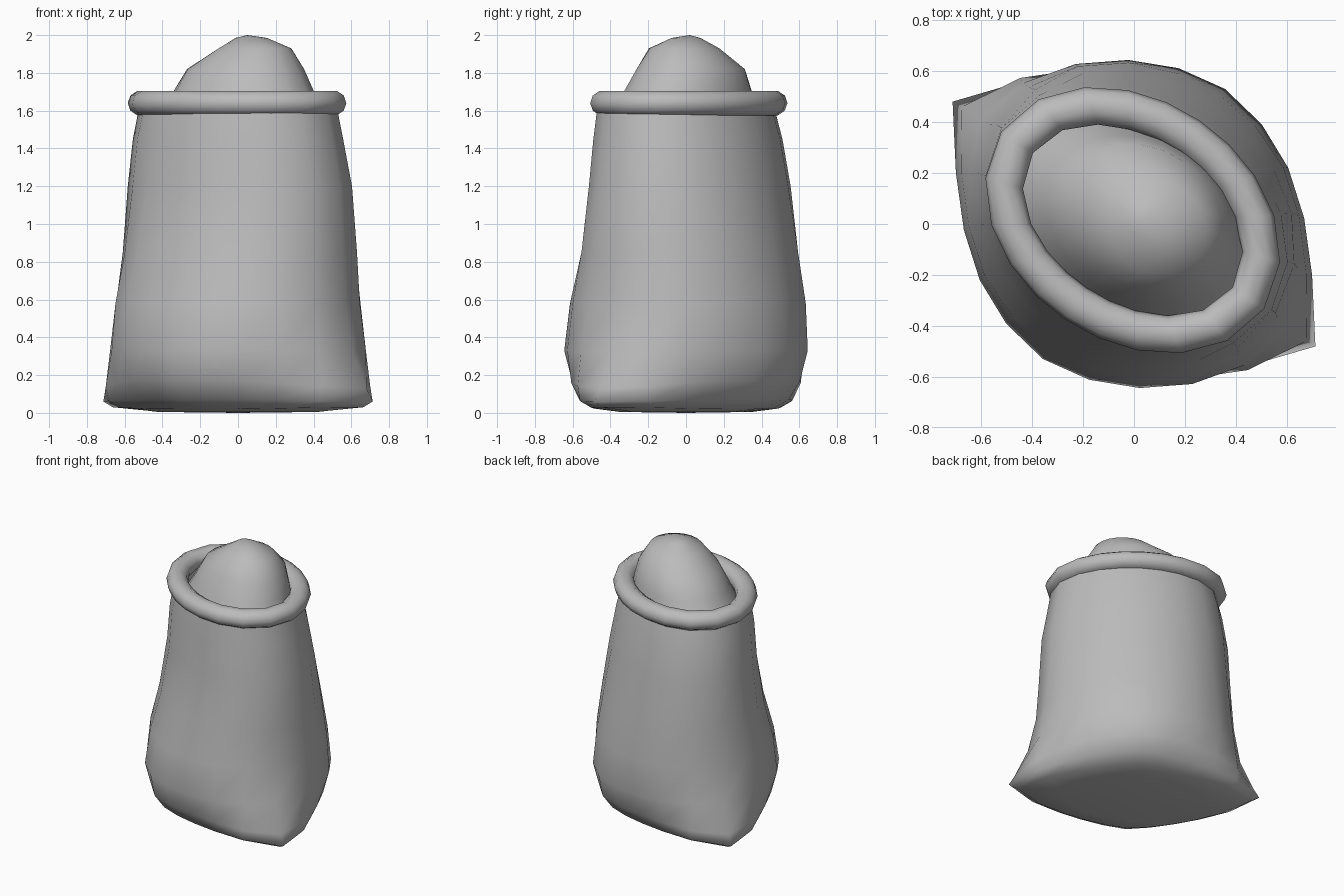
import bpy
import bmesh
from math import cos, sin, pi, radians

SEGMENTS = 20
TILT = radians(-34)  # the long axis of the sack runs diagonally

cube = bpy.data.objects.get("Cube")
if cube:
    bpy.data.objects.remove(cube, do_unlink=True)

cloth = bpy.data.materials.new("plain grey")
cloth.use_nodes = True
GREY = (0.5, 0.5, 0.5, 1)
cloth.diffuse_color = GREY
cloth.node_tree.nodes["Principled BSDF"].inputs["Base Color"].default_value = GREY


def ring(bm, z, a, b, power=2, dx=0, dy=0, tip_z=None):
    """Diagonal superellipse; a low power pinches the two long ends."""
    verts = []
    for i in range(SEGMENTS):
        t = 2 * pi * i / SEGMENTS
        r = (abs(cos(t) / a) ** power + abs(sin(t) / b) ** power) ** (-1 / power)
        u, v = r * cos(t), r * sin(t)
        h = z if tip_z is None else z + (tip_z - z) * cos(t) ** 6
        verts.append(bm.verts.new((dx + u * cos(TILT) - v * sin(TILT),
                                   dy + u * sin(TILT) + v * cos(TILT), h)))
    return verts


def bridge(bm, lower, upper):
    for i in range(SEGMENTS):
        j = (i + 1) % SEGMENTS
        bm.faces.new((lower[i], lower[j], upper[j], upper[i]))


def loft(name, rows, start=None, end=None, closed=False):
    bm = bmesh.new()
    rings = [ring(bm, *row) for row in rows]
    for lower, upper in zip(rings, rings[1:]):
        bridge(bm, lower, upper)
    if closed:
        bridge(bm, rings[-1], rings[0])
    for point, loop in ((start, rings[0]), (end, rings[-1])):
        if point:
            tip = bm.verts.new(point)
            for i in range(SEGMENTS):
                bm.faces.new((tip, loop[i], loop[(i + 1) % SEGMENTS]))
    bmesh.ops.recalc_face_normals(bm, faces=bm.faces)
    mesh = bpy.data.meshes.new(name)
    bm.to_mesh(mesh)
    bm.free()
    mesh.materials.append(cloth)
    mesh.shade_smooth()
    obj = bpy.data.objects.new(name, mesh)
    bpy.context.collection.objects.link(obj)
    return obj


# Sack: flat base with two pinched corners, bulging belly, narrower neck
loft("sack_body", [
    (0.005, 0.50, 0.30, 1.7),
    (0.02, 0.80, 0.44, 1.4, 0, 0, 0.03),
    (0.07, 0.86, 0.54, 1.4, 0, 0, 0.06),
    (0.17, 0.82, 0.61, 1.5, 0, 0, 0.13),
    (0.33, 0.73, 0.64, 1.8),
    (0.58, 0.68, 0.60, 2, 0, 0.01),
    (0.85, 0.66, 0.54, 2, 0.01, 0.02),
    (1.20, 0.64, 0.48, 2, 0.01, 0.02),
    (1.45, 0.60, 0.45, 2, 0, 0.01),
    (1.60, 0.57, 0.42),
], start=(0, 0, 0))

# Rolled rim
rim_rows = []
for k in range(10):
    angle = 2 * pi * k / 10
    w = 0.075 * cos(angle)
    rim_rows.append((1.64 + 0.068 * sin(angle), 0.548 + w, 0.397 + w, 2, -0.005, 0.015))
loft("rolled_rim", rim_rows, closed=True)

# Lumpy heap of contents, steeper on the back left
loft("contents_heap", [
    (1.50, 0.52, 0.37),
    (1.60, 0.45, 0.34, 2, 0.01, 0.01),
    (1.70, 0.40, 0.31, 2, 0.03, 0.01),
    (1.82, 0.33, 0.27, 2, 0.04, 0.025),
    (1.93, 0.20, 0.18, 2, 0.09, -0.01),
    (1.985, 0.09, 0.07, 2, 0.07, 0),
], end=(0.05, 0.02, 2.0))
